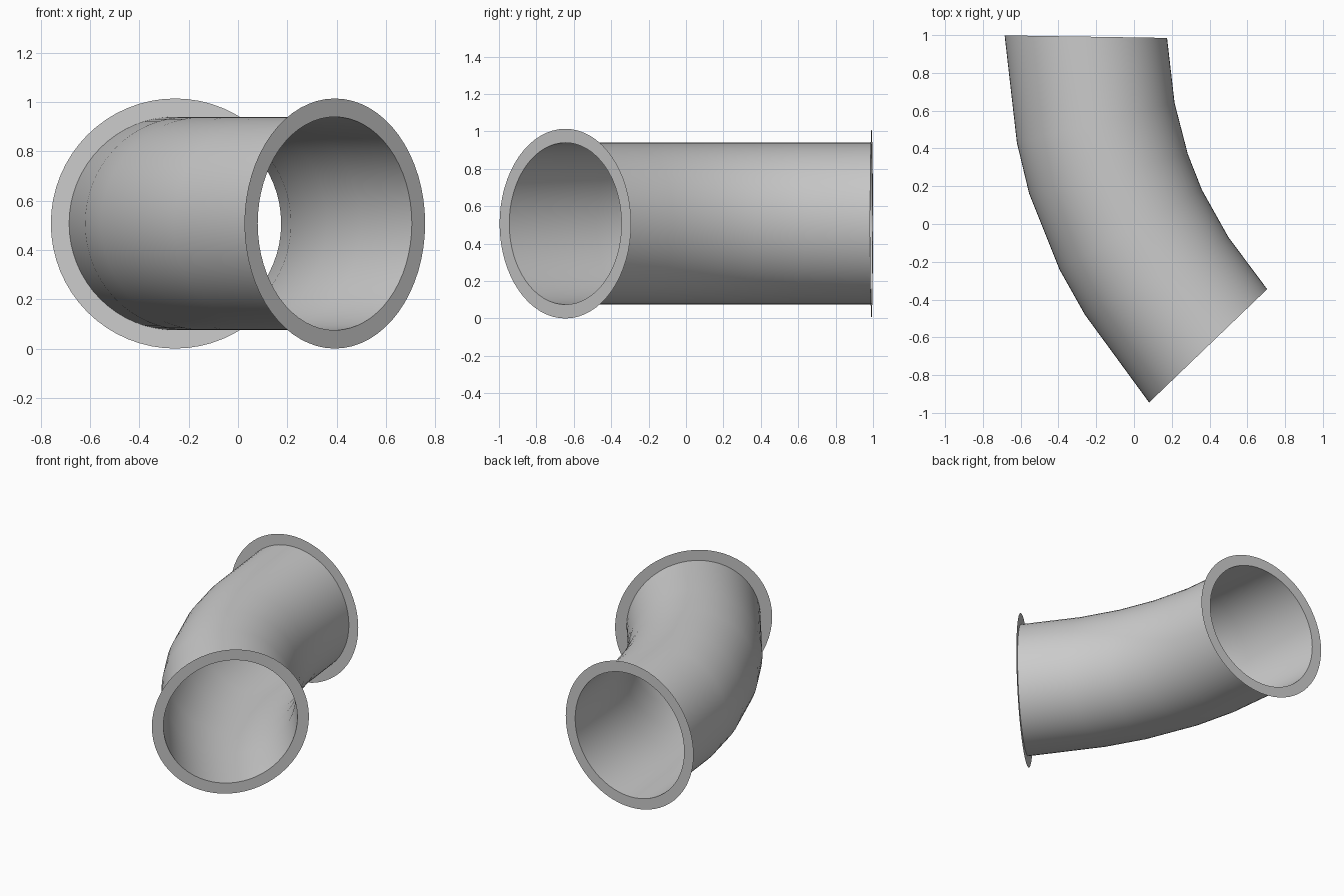
import bpy, bmesh, math
from mathutils import Vector

if "Cube" in bpy.data.objects:
    bpy.data.objects.remove(bpy.data.objects["Cube"])

SEG = 64
ZC = 0.507        # height of the pipe axis
R = 0.4325        # pipe radius
RF = 0.507        # flange outer radius

# mitred cross-sections seen from above: outer-bend point, inner-bend point
SECTIONS = [((-0.685, 0.9985), (0.175, 0.985)),
            ((-0.62, 0.43), (0.215, 0.64)),
            ((-0.555, 0.16), (0.285, 0.37)),
            ((-0.395, -0.24), (0.36, 0.18)),
            ((-0.26, -0.48), (0.50, -0.07)),
            ((0.08, -0.945), (0.705, -0.345))]


def ring(bm, section, radius):
    """Upright loop of vertices through the two plan points, scaled to a radius."""
    a, b = Vector((*section[0], ZC)), Vector((*section[1], ZC))
    centre, half = (a + b) / 2, (b - a) / 2 * (radius / R)
    up = Vector((0, 0, radius))
    angles = [2 * math.pi * i / SEG for i in range(SEG)]
    return [bm.verts.new(centre + half * math.cos(t) + up * math.sin(t)) for t in angles]


def loft(name, loops):
    """Skin a list of (section, radius) loops with quads."""
    bm = bmesh.new()
    rings = [ring(bm, s, r) for s, r in loops]
    for p, q in zip(rings, rings[1:]):
        for i in range(SEG):
            j = (i + 1) % SEG
            bm.faces.new((p[i], p[j], q[j], q[i]))
    mesh = bpy.data.meshes.new(name)
    for f in bm.faces:
        f.smooth = True
    bm.to_mesh(mesh)
    bm.free()
    obj = bpy.data.objects.new(name, mesh)
    bpy.context.collection.objects.link(obj)
    return obj


# Bent open pipe
loft("pipe_bend", [(s, R) for s in SECTIONS])

# Flat collar at each open end, facing outward
loft("back_flange", [(SECTIONS[0], RF), (SECTIONS[0], R)])
loft("front_flange", [(SECTIONS[-1], R), (SECTIONS[-1], RF)])
